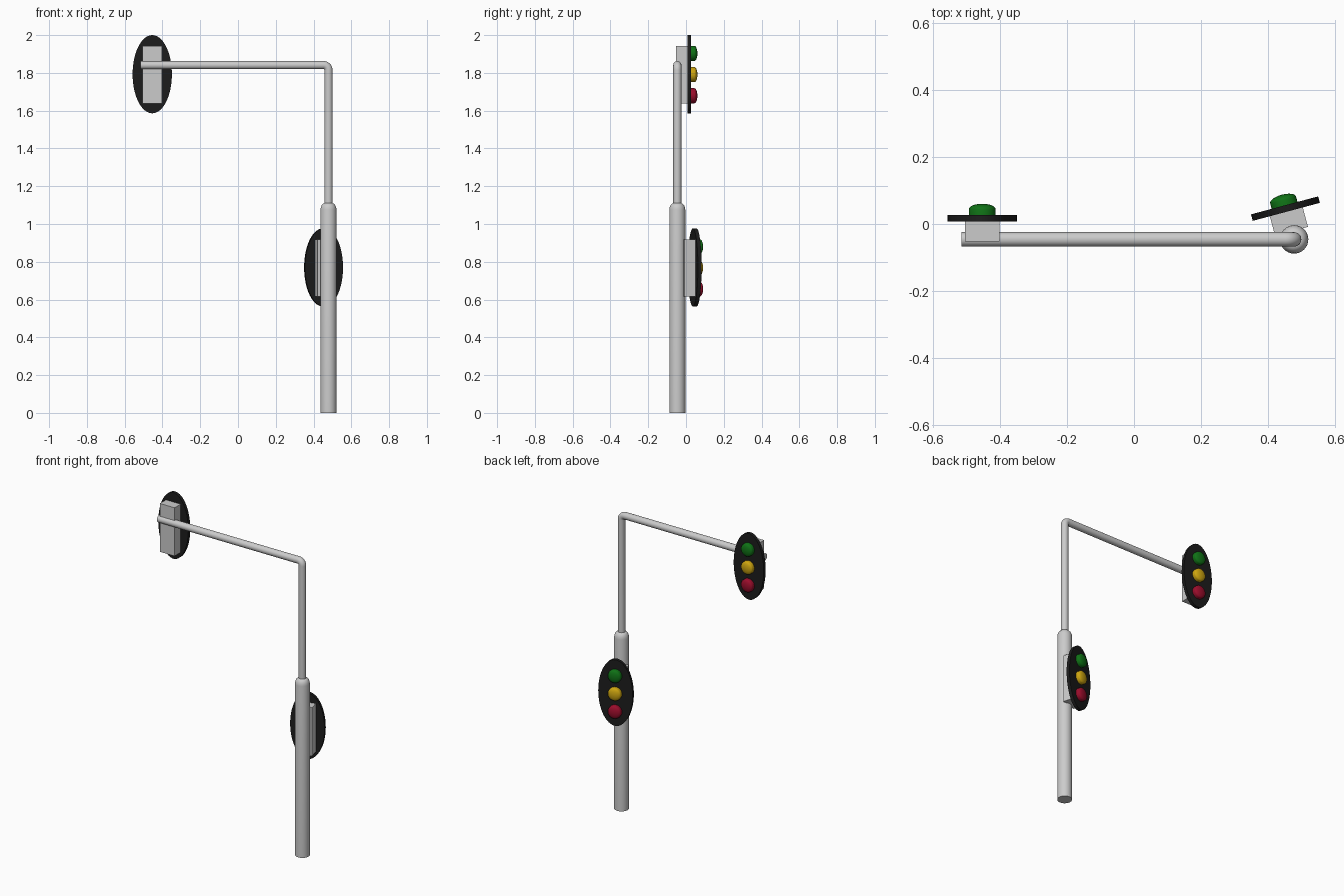
import bpy, bmesh, math
from mathutils import Matrix, Vector

if "Cube" in bpy.data.objects:
    bpy.data.objects.remove(bpy.data.objects["Cube"])


def material(name, rgb):
    m = bpy.data.materials.new(name)
    m.diffuse_color = (*rgb, 1)
    m.use_nodes = True
    m.node_tree.nodes["Principled BSDF"].inputs["Base Color"].default_value = m.diffuse_color
    return m


BLACK = material("black", (0.012, 0.012, 0.012))
GREEN = material("green", (0.005, 0.17, 0.008))
AMBER = material("amber", (0.62, 0.38, 0.005))
RED = material("red", (0.33, 0.004, 0.025))


def finish(name, bm, matrix=Matrix(), mat=None, smooth=True):
    bmesh.ops.recalc_face_normals(bm, faces=bm.faces)
    me = bpy.data.meshes.new(name)
    bm.to_mesh(me)
    bm.free()
    ob = bpy.data.objects.new(name, me)
    bpy.context.collection.objects.link(ob)
    ob.matrix_world = matrix
    if mat:
        me.materials.append(mat)
    if smooth:
        bpy.ops.object.select_all(action='DESELECT')
        ob.select_set(True)
        bpy.context.view_layer.objects.active = ob
        bpy.ops.object.shade_smooth_by_angle(angle=math.radians(35))
    return ob


def rings_to_bmesh(rings):
    # skin a list of equal-length point rings and cap both ends
    bm = bmesh.new()
    vs = [[bm.verts.new(p) for p in ring] for ring in rings]
    n = len(vs[0])
    for a, b in zip(vs, vs[1:]):
        for i in range(n):
            j = (i + 1) % n
            bm.faces.new((a[i], a[j], b[j], b[i]))
    bm.faces.new(vs[0])
    bm.faces.new(vs[-1])
    return bm


def lathe(profile, n=32, sx=1.0, sy=1.0):
    # revolve (radius, height) pairs around z, optionally elliptical
    return rings_to_bmesh([[(r * sx * math.cos(math.tau * i / n),
                             r * sy * math.sin(math.tau * i / n), z)
                            for i in range(n)] for r, z in profile])


PX, PY = 0.479, -0.046

# thick lower pole with a rounded shoulder
finish("lower_pole", lathe([(0.0425, 0), (0.0425, 1.075), (0.0405, 1.088),
                            (0.036, 1.099), (0.029, 1.107), (0.02, 1.111)]),
       Matrix.Translation((PX, PY, 0)))

# thin upper mast bending into the horizontal arm
R, TOP, BEND, END = 0.0215, 1.841, 0.026, -0.516
stations = [(PX, 1.09, 0)]
for k in range(9):
    a = math.pi / 2 * k / 8
    stations.append((PX - BEND + BEND * math.cos(a), TOP - BEND + BEND * math.sin(a), a))
stations.append((END, TOP, math.pi / 2))
rings = []
for x, z, a in stations:
    ring = []
    for i in range(24):
        t = math.tau * i / 24
        u = R * math.cos(t)
        ring.append((x + u * math.cos(a), PY + R * math.sin(t), z + u * math.sin(a)))
    rings.append(ring)
finish("mast_arm", rings_to_bmesh(rings))

# lamp profile: short collar and shallow dome
lens = [(0.04, -0.004), (0.04, 0.017)] + [
    (0.04 * math.cos(a), 0.017 + 0.016 * math.sin(a))
    for a in (math.radians(d) for d in (15, 30, 45, 60, 75, 88))]
FACE = Matrix.Rotation(-math.pi / 2, 4, 'X')  # local z -> +y


def signal(prefix, loc, angle):
    base = Matrix.Translation(loc) @ Matrix.Rotation(angle, 4, 'Z')
    # oval backing board
    finish(prefix + "_backboard", lathe([(1, -0.01), (1, 0.01)], 64, 0.104, 0.207),
           base @ FACE, BLACK)
    # housing box behind the board
    bm = bmesh.new()
    bmesh.ops.create_cube(bm, size=1)
    bmesh.ops.scale(bm, vec=Vector((0.102, 0.06, 0.303)), verts=bm.verts)
    finish(prefix + "_housing", bm, base @ Matrix.Translation((0, -0.04, -0.003)),
           smooth=False)
    # three lamps
    for name, mat, z in (("green", GREEN, 0.112), ("amber", AMBER, 0), ("red", RED, -0.112)):
        finish(f"{prefix}_{name}_lamp", lathe(lens), 
               base @ Matrix.Translation((0, 0.01, z - 0.002)) @ FACE, mat)


signal("upper_signal", (-0.454, 0.0175, 1.793), 0)
signal("lower_signal", (0.453, 0.046, 0.77), math.radians(15))
